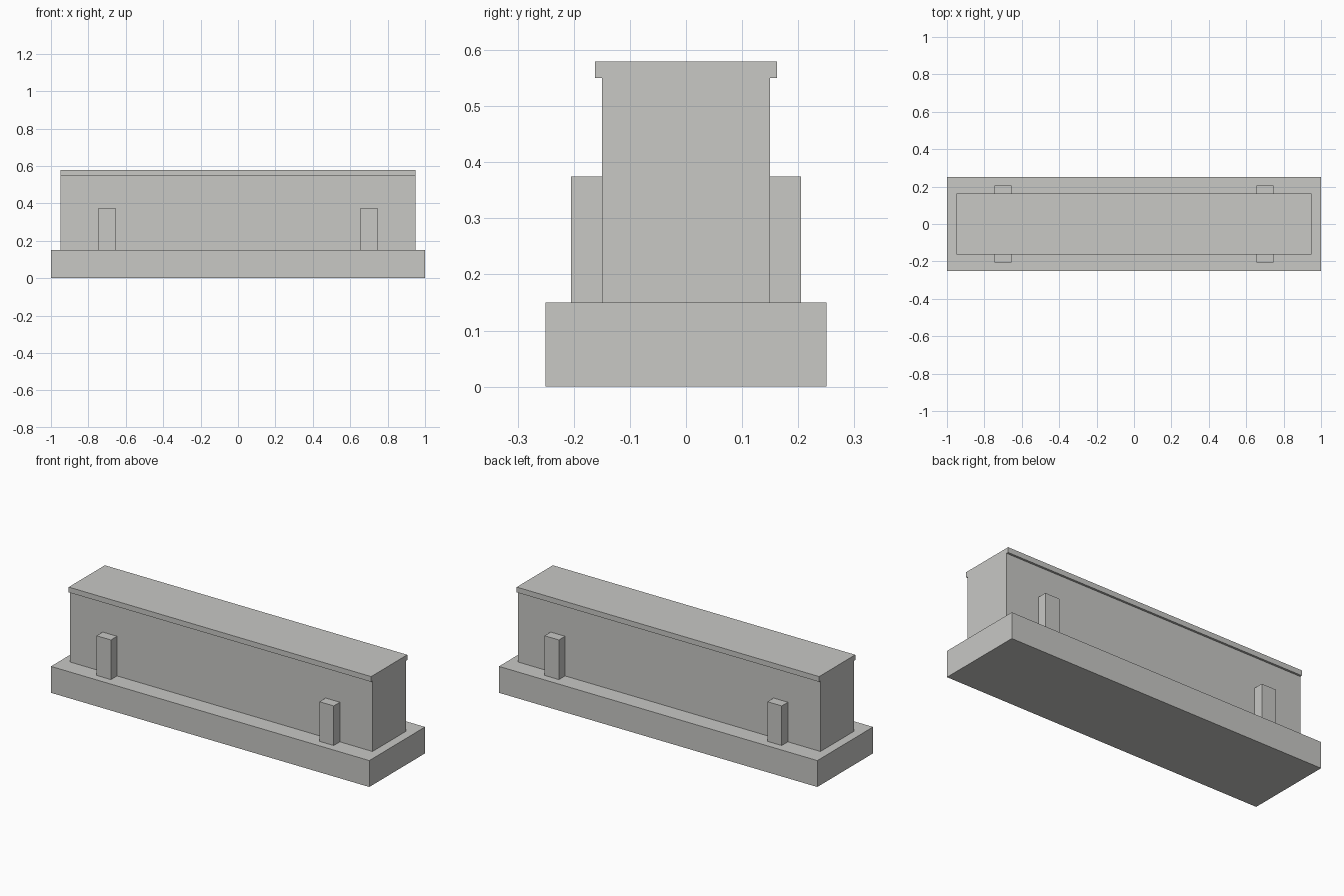
import bpy

if "Cube" in bpy.data.objects:
    bpy.data.objects.remove(bpy.data.objects["Cube"])

stone = bpy.data.materials.new("light_grey_stone")
stone.diffuse_color = (0.58, 0.58, 0.56, 1.0)
stone.use_nodes = True
stone.node_tree.nodes["Principled BSDF"].inputs["Base Color"].default_value = stone.diffuse_color


def box(name, x, y, z):
    """Box spanning the given (min, max) ranges."""
    spans = (x, y, z)
    bpy.ops.mesh.primitive_cube_add(size=1, location=[(a + b) / 2 for a, b in spans])
    obj = bpy.context.object
    obj.name = name
    obj.scale = [b - a for a, b in spans]
    bpy.ops.object.transform_apply(location=False, rotation=False, scale=True)
    obj.data.materials.append(stone)
    return obj


# Wide plinth, long wall and overhanging coping
box("plinth", (-1, 1), (-0.25, 0.25), (0, 0.15))
box("wall", (-0.95, 0.95), (-0.15, 0.15), (0.15, 0.55))
box("coping", (-0.95, 0.95), (-0.162, 0.162), (0.55, 0.58))

# Short posts standing against both long faces
for side, sy in (("front", -1), ("back", 1)):
    for end, sx in (("left", -1), ("right", 1)):
        xs = sorted((sx * 0.655, sx * 0.745))
        ys = sorted((sy * 0.15, sy * 0.205))
        box(f"{side}_{end}_post", xs, ys, (0.15, 0.375))
